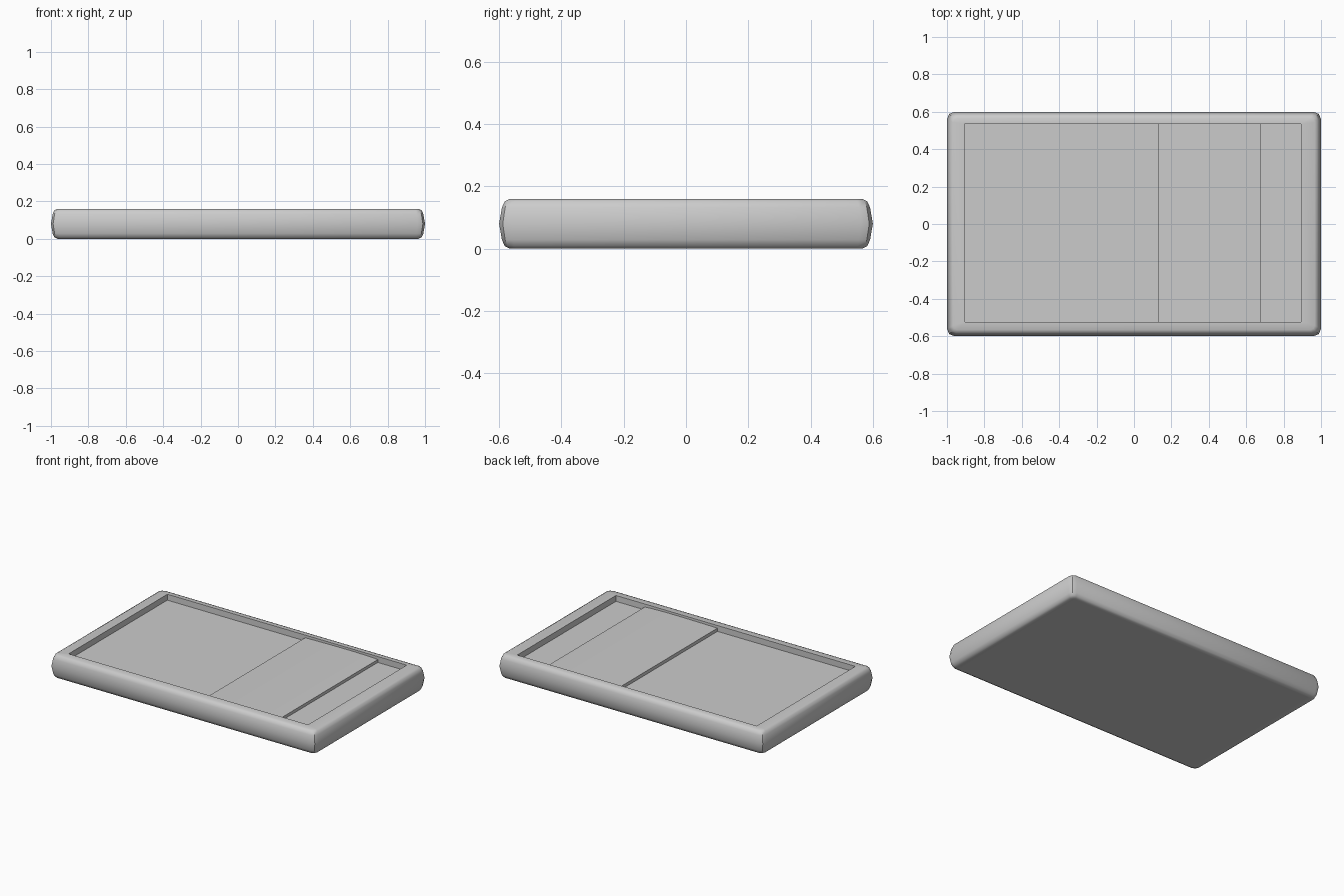
import bpy, bmesh, math

if "Cube" in bpy.data.objects:
    bpy.data.objects.remove(bpy.data.objects["Cube"])


def finish(bm, name, angle):
    bmesh.ops.recalc_face_normals(bm, faces=bm.faces[:])
    mesh = bpy.data.meshes.new(name)
    bm.to_mesh(mesh)
    bm.free()
    obj = bpy.data.objects.new(name, mesh)
    bpy.context.collection.objects.link(obj)
    bpy.ops.object.select_all(action='DESELECT')
    obj.select_set(True)
    bpy.context.view_layer.objects.active = obj
    bpy.ops.object.shade_smooth_by_angle(angle=math.radians(angle))
    return obj


def ring(bm, x0, x1, y0, y1, z, c):
    # rectangle with clipped, slightly rounded corners
    pts = []
    for cx, cy, start in ((x1 - c, y1 - c, 0), (x0 + c, y1 - c, 90),
                          (x0 + c, y0 + c, 180), (x1 - c, y0 + c, 270)):
        for k in range(3):
            a = math.radians(start + 45 * k)
            pts.append(bm.verts.new((cx + c * math.cos(a), cy + c * math.sin(a), z)))
    return pts


def loft(bm, rings):
    for a, b in zip(rings, rings[1:]):
        for i in range(len(a)):
            j = (i + 1) % len(a)
            bm.faces.new((a[i], a[j], b[j], b[i]))


# Tray: bulging outer wall, narrow rim, sunken floor
X0, X1, Y0, Y1 = -0.905, 0.892, -0.523, 0.535
FLOOR = 0.12
bm = bmesh.new()
outer = [(0.034, 0.0), (0.018, 0.008), (0.009, 0.028), (0.0, 0.08),
         (0.009, 0.132), (0.018, 0.152), (0.034, 0.16)]
rings = [ring(bm, -0.93, 0.93, -0.555, 0.555, 0.0, 0.002)]
rings += [ring(bm, -1 + d, 1 - d, -0.6 + d, 0.6 - d, z, 0.04 - d * 0.5) for d, z in outer]
rings += [ring(bm, X0, X1, Y0, Y1, z, 0.001) for z in (0.16, FLOOR)]
loft(bm, rings)
bm.faces.new(rings[0])
bm.faces.new(rings[-1])
finish(bm, "tray", 40)

# Raised plate: shallow arched top, stepped at both ends
bm = bmesh.new()
xa, xb, n = 0.13, 0.675, 12
profile = [(xa, FLOOR - 0.01)]
for i in range(n + 1):
    t = i / n
    profile.append((xa + (xb - xa) * t, 0.142 + 0.008 * t - 0.010 * t ** 4))
profile.append((xb, FLOOR - 0.01))
sides = [[bm.verts.new((x, y, z)) for x, z in profile] for y in (Y0, Y1)]
loft(bm, sides)
for s in sides:
    bm.faces.new(s)
finish(bm, "raised_plate", 30)
